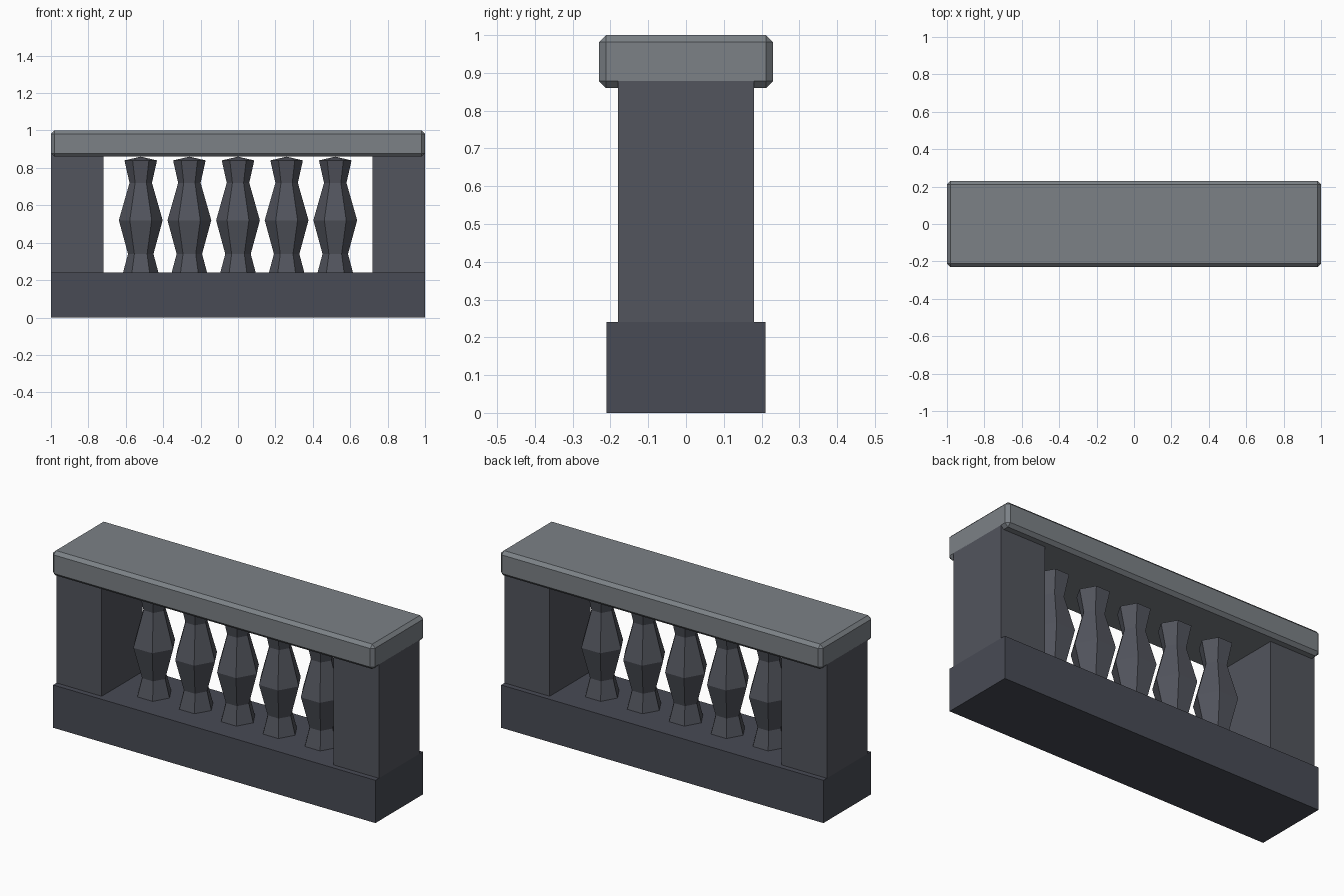
import bpy, bmesh
from math import cos, sin, pi

if "Cube" in bpy.data.objects:
    bpy.data.objects.remove(bpy.data.objects["Cube"])


def material(name, rgb):
    m = bpy.data.materials.new(name)
    m.diffuse_color = (*rgb, 1)
    m.use_nodes = True
    m.node_tree.nodes["Principled BSDF"].inputs["Base Color"].default_value = m.diffuse_color
    return m


cap_stone = material("cap_stone", (0.20, 0.22, 0.24))
wall_stone = material("wall_stone", (0.085, 0.09, 0.11))
base_stone = material("base_stone", (0.065, 0.07, 0.09))


def add_object(name, bm, mat):
    bmesh.ops.recalc_face_normals(bm, faces=bm.faces)
    me = bpy.data.meshes.new(name)
    bm.to_mesh(me)
    bm.free()
    me.materials.append(mat)
    ob = bpy.data.objects.new(name, me)
    bpy.context.collection.objects.link(ob)
    return ob


def box(name, x, y, z, mat, bevel=0):
    """Box from (min, max) ranges, optionally chamfered."""
    bm = bmesh.new()
    bmesh.ops.create_cube(bm, size=1)
    for v in bm.verts:
        for i, (lo, hi) in enumerate((x, y, z)):
            v.co[i] = hi if v.co[i] > 0 else lo
    if bevel:
        bmesh.ops.bevel(bm, geom=bm.edges[:], offset=bevel, segments=1,
                        affect='EDGES', profile=0.5)
    return add_object(name, bm, mat)


def lathe(name, cx, profile, tip, sides, mat):
    """Faceted turned post with a pointed top."""
    bm = bmesh.new()
    rings = [[bm.verts.new((cx + r * cos(2 * pi * k / sides),
                            r * sin(2 * pi * k / sides), z))
              for k in range(sides)] for r, z in profile]
    top = bm.verts.new((cx, 0, tip))
    for k in range(sides):
        n = (k + 1) % sides
        for a, b in zip(rings, rings[1:]):
            bm.faces.new((a[k], a[n], b[n], b[k]))
        bm.faces.new((rings[-1][k], rings[-1][n], top))
    bm.faces.new(rings[0])
    return add_object(name, bm, mat)


# Plinth and chamfered handrail
box("base", (-1, 1), (-0.21, 0.21), (0, 0.24), base_stone)
box("top_rail", (-1, 1), (-0.23, 0.23), (0.86, 1.0), cap_stone, bevel=0.018)

# End piers
for side, x in (("left", (-1, -0.72)), ("right", (0.72, 1))):
    box(side + "_pier", x, (-0.18, 0.18), (0.24, 0.88), wall_stone)

# Six-sided balusters
profile = [(0.10, 0.22), (0.068, 0.34), (0.117, 0.52), (0.06, 0.72), (0.087, 0.84)]
for i in range(5):
    lathe(f"baluster_{i + 1}", (i - 2) * 0.26, profile, 0.86, 6, wall_stone)
